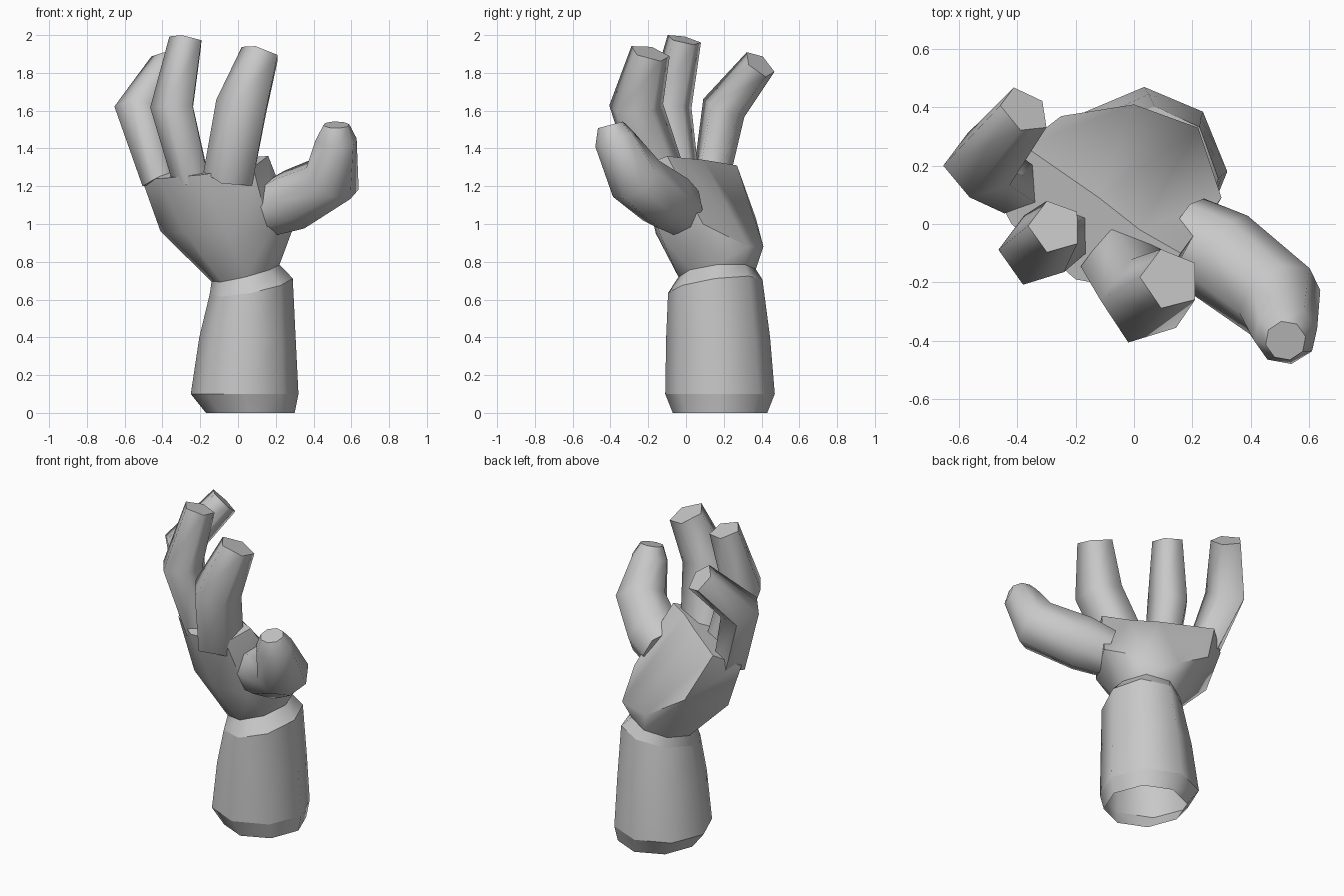
import bpy
import bmesh
import math
from mathutils import Vector

cube = bpy.data.objects.get("Cube")
if cube:
    bpy.data.objects.remove(cube, do_unlink=True)

# Single clay colour
clay = bpy.data.materials.new("light_grey")
clay.use_nodes = True
clay.diffuse_color = (0.58, 0.58, 0.58, 1)
clay.node_tree.nodes["Principled BSDF"].inputs["Base Color"].default_value = clay.diffuse_color


def loft(name, rings, angle, open_start=False, open_end=False, sharp_rings=()):
    """Skin a list of equal-length point rings, capping the closed ends."""
    bm = bmesh.new()
    loops = [[bm.verts.new(p) for p in ring] for ring in rings]
    count = len(loops[0])
    for low, high in zip(loops, loops[1:]):
        for i in range(count):
            j = (i + 1) % count
            bm.faces.new((low[i], low[j], high[j], high[i]))
    if not open_start:
        bm.faces.new(reversed(loops[0]))
    if not open_end:
        bm.faces.new(loops[-1])
    mesh = bpy.data.meshes.new(name)
    bm.to_mesh(mesh)
    bm.free()
    mesh.materials.append(clay)
    obj = bpy.data.objects.new(name, mesh)
    bpy.context.collection.objects.link(obj)
    bpy.ops.object.select_all(action="DESELECT")
    obj.select_set(True)
    bpy.context.view_layer.objects.active = obj
    bpy.ops.object.shade_smooth_by_angle(angle=math.radians(angle))
    for edge in mesh.edges:
        first, second = (v // count for v in edge.vertices)
        if first == second and first in sharp_rings:
            edge.use_edge_sharp = True


def oval(cx, cy, rx, ry, z, slope_x=0, slope_y=0):
    """Eight-sided ring, starting at the back, optionally tilted."""
    ring = []
    for i in range(8):
        a = math.radians(90 + i * 45)
        dx, dy = rx * math.cos(a), ry * math.sin(a)
        ring.append((cx + dx, cy + dy, z + slope_x * dx + slope_y * dy))
    return ring


def tube(name, path, radii, side, sides, angle):
    """Faceted limb along a bent path; side is the hinge direction."""
    points = [Vector(p) for p in path]
    rings = []
    for i, (p, r) in enumerate(zip(points, radii)):
        before = points[max(i - 1, 0)]
        after = points[min(i + 1, len(points) - 1)]
        if 0 < i < len(points) - 1:
            tangent = (p - before).normalized() + (after - p).normalized()
        else:
            tangent = after - before
        tangent.normalize()
        u = Vector(side)
        u = (u - tangent * u.dot(tangent)).normalized()
        v = tangent.cross(u)
        angles = [2 * math.pi * k / sides for k in range(sides)]
        rings.append([p + (u * math.cos(a) + v * math.sin(a)) * r for a in angles])
    loft(name, rings, angle)


# Hollow forearm with bevelled base, slanted lip and narrower wrist
wrist = oval(0.04, 0.165, 0.18, 0.205, 0.74, 0.25, 0.1)
loft("forearm", [
    oval(0.065, 0.18, 0.235, 0.25, 0),
    oval(0.035, 0.18, 0.285, 0.29, 0.1),
    oval(0.05, 0.17, 0.255, 0.275, 0.4),
    oval(0.07, 0.155, 0.22, 0.25, 0.67, 0.19, 0.14),
    wrist,
], 50, open_start=True, open_end=True, sharp_rings=(1, 3))

# Palm fans out from the wrist to a diagonal knuckle edge
heel = [
    (0, 0.41, 0.88), (-0.25, 0.37, 1.03), (-0.41, 0.16, 0.96), (-0.28, -0.04, 0.95),
    (-0.06, -0.16, 0.95), (0.17, -0.14, 0.95), (0.3, 0.09, 1), (0.22, 0.33, 0.88),
]
knuckles = [
    (-0.12, 0.09, 1.34), (-0.38, 0.27, 1.31), (-0.51, 0.17, 1.24), (-0.42, 0, 1.24),
    (-0.2, -0.19, 1.26), (0.08, -0.24, 1.3), (0.16, -0.1, 1.36), (0.02, -0.02, 1.35),
]
loft("palm", [wrist, heel, knuckles], 55, open_start=True)

# Three bent five-sided fingers with flat tips
hinge = (0.8, -0.6, 0)
fingers = {
    "outer_finger": ([(-0.41, 0.13, 1.23), (-0.53, 0.2, 1.61), (-0.375, 0.39, 1.845)],
                     (0.1, 0.125, 0.095)),
    "middle_finger": ([(-0.24, -0.03, 1.23), (-0.34, -0.09, 1.62), (-0.27, -0.01, 1.975)],
                      (0.105, 0.125, 0.095)),
    "index_finger": ([(-0.04, -0.14, 1.25), (0.03, -0.265, 1.62), (0.125, -0.19, 1.905)],
                     (0.145, 0.15, 0.11)),
}
for name, (path, radii) in fingers.items():
    tube(name, path, radii, hinge, 5, 75)

# Thumb reaching out and then up, with a rounded tip
tube("thumb",
     [(0.17, -0.04, 1.08), (0.3, -0.11, 1.13), (0.5, -0.265, 1.24), (0.52, -0.38, 1.45), (0.52, -0.4, 1.525)],
     (0.145, 0.165, 0.155, 0.11, 0.07), (0.5, 0.8, 0), 8, 60)
